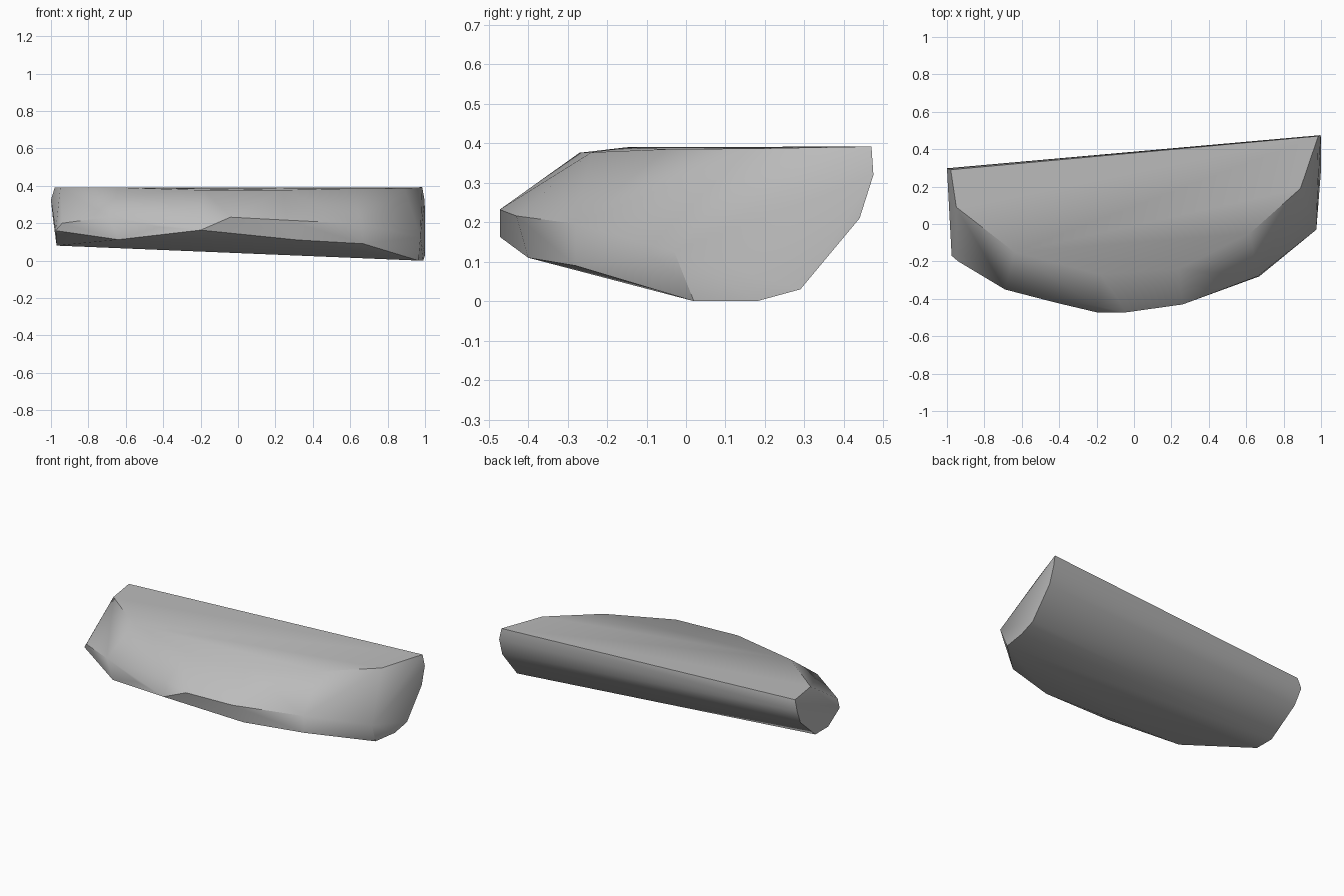
import bpy
import bmesh
import math

# Remove the default cube
default_cube = bpy.data.objects.get("Cube")
if default_cube:
    bpy.data.objects.remove(default_cube, do_unlink=True)


def make_material(name, colour):
    material = bpy.data.materials.new(name)
    material.use_nodes = True
    material.diffuse_color = colour
    material.node_tree.nodes["Principled BSDF"].inputs["Base Color"].default_value = colour
    return material


def hull_object(name, loops, material):
    """Wrap a faceted solid around a set of contour points."""
    bm = bmesh.new()
    for loop in loops:
        for point in loop:
            bm.verts.new(point)
    result = bmesh.ops.convex_hull(bm, input=bm.verts[:])
    spare = [v for v in result["geom_interior"] if isinstance(v, bmesh.types.BMVert)]
    bmesh.ops.delete(bm, geom=spare, context="VERTS")
    # Merge nearly coplanar triangles into broad facets
    bmesh.ops.dissolve_limit(bm, angle_limit=math.radians(1),
                             verts=bm.verts[:], edges=bm.edges[:])
    bmesh.ops.recalc_face_normals(bm, faces=bm.faces[:])
    mesh = bpy.data.meshes.new(name)
    bm.to_mesh(mesh)
    bm.free()
    mesh.materials.append(material)
    obj = bpy.data.objects.new(name, mesh)
    bpy.context.collection.objects.link(obj)
    return obj


# Flat top plate outline, running left to right along the curved front
top_rim = [(-.98, .29, .39), (-.95, .09, .39), (-.64, -.15, .39),
           (-.18, -.27, .376), (.24, -.24, .377), (.62, -.05, .385),
           (.89, .19, .387), (.985, .47, .392)]

# Ridge below the sloping front bevel
front_ridge = [(-.975, -.17, .16), (-.94, -.2, .2), (-.69, -.35, .233),
               (-.2, -.44, .25), (-.04, -.472, .232), (.26, -.43, .216),
               (.66, -.28, .196), (.975, -.03, .126)]

# Undercut edge where the front turns beneath
lower_edge = [(-.97, -.06, .08), (-.64, -.36, .112), (-.42, -.42, .18), (-.2, -.472, .163),
              (.32, -.4, .11), (.67, -.28, .09), (.965, .02, 0)]

# Rounded back profile at each end
right_back = [(.99, .18, 0), (1, .29, .03), (1, .44, .21), (.998, .475, .32)]
left_back = [(-.97, .07, .08), (-.99, .25, .23), (-1, .298, .325)]

stone = make_material("stone grey", (.5, .5, .5, 1))
slab = hull_object("rock_slab", [top_rim, front_ridge, lower_edge, right_back, left_back], stone)

# Soft facets with crisp ridges
bpy.ops.object.select_all(action="DESELECT")
slab.select_set(True)
bpy.context.view_layer.objects.active = slab
bpy.ops.object.shade_smooth_by_angle(angle=math.radians(37))
